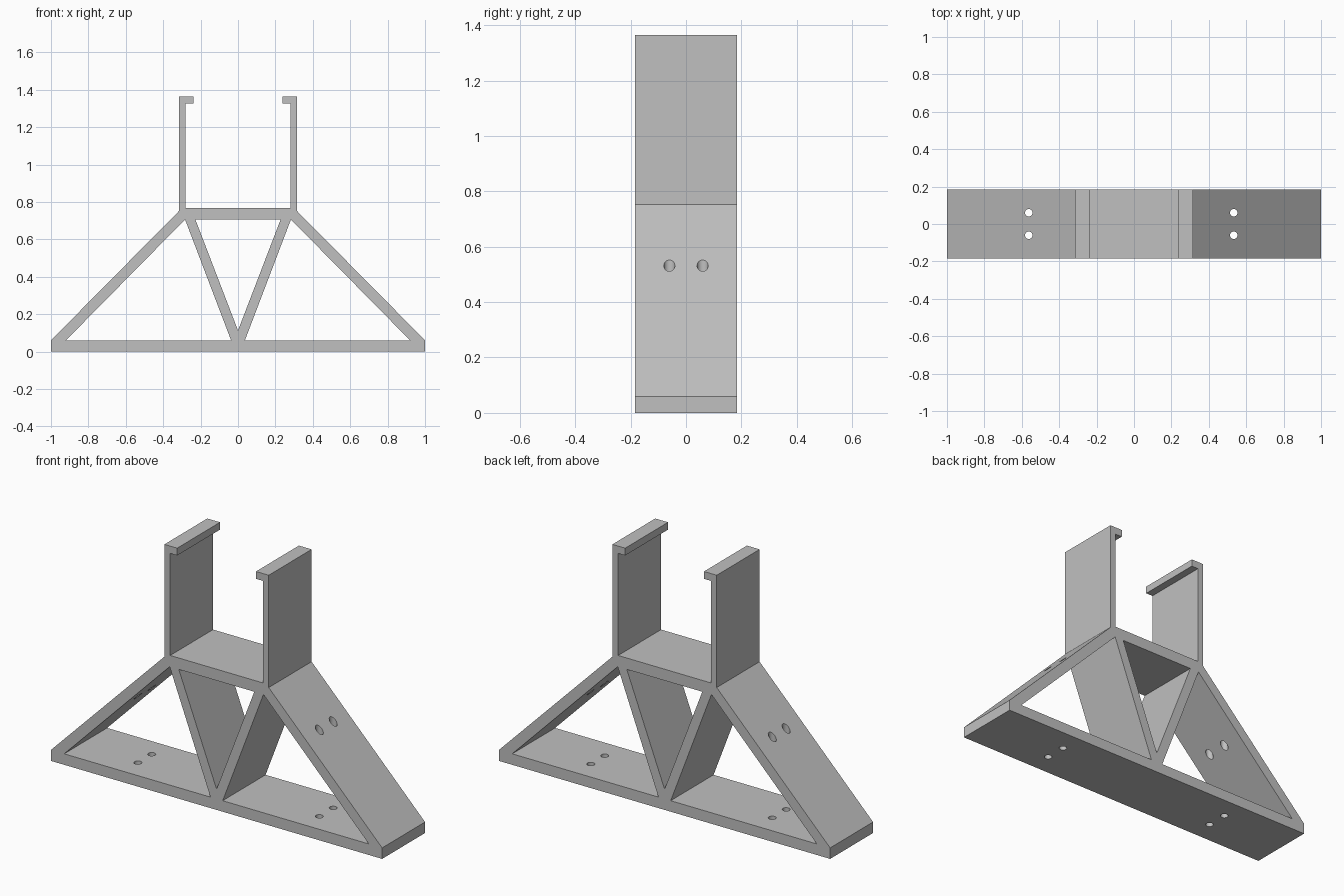
import bpy
import bmesh
from mathutils import Vector

if "Cube" in bpy.data.objects:
    bpy.data.objects.remove(bpy.data.objects["Cube"], do_unlink=True)

HALF_DEPTH = 0.185

grey = bpy.data.materials.new("plain_grey")
grey.use_nodes = True
colour = (0.53, 0.53, 0.53, 1)
grey.diffuse_color = colour
grey.node_tree.nodes["Principled BSDF"].inputs["Base Color"].default_value = colour


def prism(name, profile, half_depth):
    """Extrude an x-z profile symmetrically along y."""
    bm = bmesh.new()
    face = bm.faces.new([bm.verts.new((x, -half_depth, z)) for x, z in profile])
    moved = bmesh.ops.extrude_face_region(bm, geom=[face])["geom"]
    verts = [v for v in moved if isinstance(v, bmesh.types.BMVert)]
    bmesh.ops.translate(bm, verts=verts, vec=Vector((0, 2 * half_depth, 0)))
    bmesh.ops.recalc_face_normals(bm, faces=bm.faces)
    mesh = bpy.data.meshes.new(name)
    bm.to_mesh(mesh)
    bm.free()
    mesh.materials.append(grey)
    obj = bpy.data.objects.new(name, mesh)
    bpy.context.collection.objects.link(obj)
    return obj


def mirrored(points):
    return [(-x, z) for x, z in reversed(points)]


def cut(target, cutter):
    """Subtract the cutter, bake the result and discard the cutter."""
    cutter.hide_render = True
    mod = target.modifiers.new("cut", "BOOLEAN")
    mod.operation = "DIFFERENCE"
    mod.solver = "EXACT"
    mod.object = cutter
    bpy.context.view_layer.objects.active = target
    bpy.ops.object.modifier_apply(modifier=mod.name)
    bpy.data.objects.remove(cutter, do_unlink=True)


# Outer silhouette: base, sloped legs, deck and two hooked uprights
right_half = [(1, 0), (1, 0.06), (0.315, 0.752), (0.315, 1.365),
              (0.238, 1.365), (0.238, 1.325), (0.28, 1.325), (0.28, 0.768)]
frame = prism("truss_stand", right_half + mirrored(right_half), HALF_DEPTH)

# Triangular openings that leave the truss bars
side_opening = [(0.037, 0.06), (0.92, 0.06), (0.283, 0.706)]
centre_opening = [(-0.228, 0.706), (0.228, 0.706), (0, 0.113)]
for opening in (side_opening, mirrored(side_opening), centre_opening):
    cut(frame, prism("opening_cutter", opening, HALF_DEPTH + 0.1))

# Vertical screw holes through the sloped legs and the base
for x in (-0.563, 0.533):
    for y in (-0.06, 0.06):
        bpy.ops.mesh.primitive_cylinder_add(vertices=32, radius=0.02, depth=2,
                                            location=(x, y, 0.5))
        cut(frame, bpy.context.object)

# Keep flat faces crisp and round the hole walls
bpy.ops.object.select_all(action="DESELECT")
frame.select_set(True)
bpy.context.view_layer.objects.active = frame
bpy.ops.object.shade_smooth_by_angle(angle=0.5)
